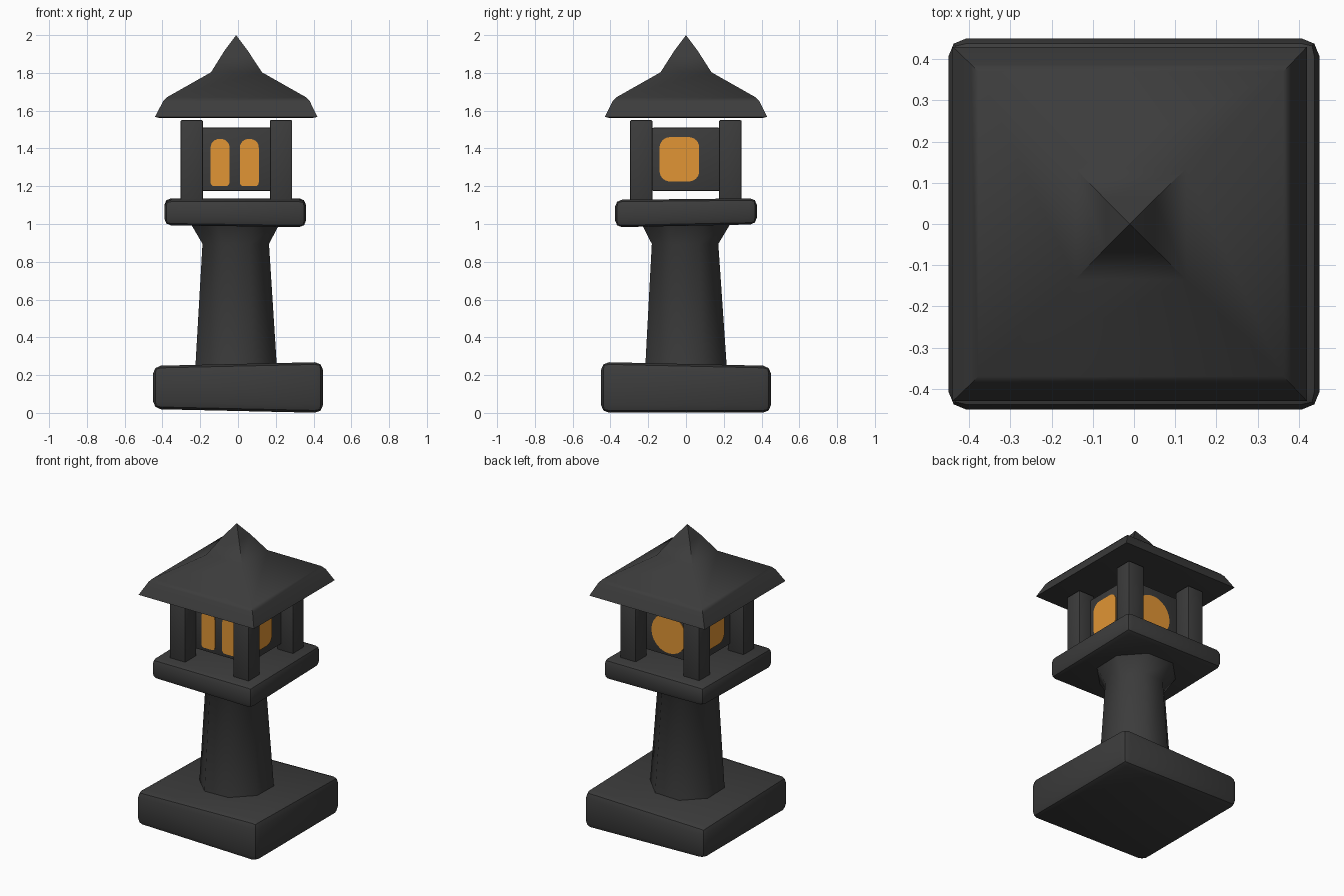
import bpy, bmesh
from math import radians, pi, cos, sin
from mathutils import Matrix, Vector

cube = bpy.data.objects.get("Cube")
if cube:
    bpy.data.objects.remove(cube)


def make_material(name, colour):
    mat = bpy.data.materials.new(name)
    mat.use_nodes = True
    mat.diffuse_color = colour
    bsdf = mat.node_tree.nodes["Principled BSDF"]
    bsdf.inputs["Base Color"].default_value = colour
    bsdf.inputs["Roughness"].default_value = 0.8
    return mat


STONE = make_material("dark stone", (0.045, 0.045, 0.045, 1))
GLOW = make_material("amber glow", (0.75, 0.30, 0.035, 1))


def finish(bm, name, mat, angle=40):
    bmesh.ops.recalc_face_normals(bm, faces=bm.faces)
    mesh = bpy.data.meshes.new(name)
    bm.to_mesh(mesh)
    bm.free()
    mesh.materials.append(mat)
    obj = bpy.data.objects.new(name, mesh)
    bpy.context.collection.objects.link(obj)
    bpy.ops.object.select_all(action="DESELECT")
    obj.select_set(True)
    bpy.context.view_layer.objects.active = obj
    bpy.ops.object.shade_smooth_by_angle(angle=radians(angle))
    return obj


def block(name, low, high, bevel=0.0, top_slope=(0, 0), bottom_slope=(0, 0)):
    """Hand-hewn block: sloped top and bottom, rounded edges."""
    bm = bmesh.new()
    low, high = Vector(low), Vector(high)
    bmesh.ops.create_cube(bm, size=1)
    for v in bm.verts:
        sx, sy = top_slope if v.co.z > 0 else bottom_slope
        lift = v.co.x * sx + v.co.y * sy
        v.co = (low + high) / 2 + v.co * (high - low)
        v.co.z += lift
    if bevel:
        bmesh.ops.bevel(bm, geom=bm.edges[:], offset=bevel, segments=2,
                        profile=0.5, affect="EDGES")
    return finish(bm, name, STONE)


def loft(name, rings, sides, angle):
    """Stack of regular rings (x, y, z, distance to flat side)."""
    bm = bmesh.new()
    loops = []
    for x, y, z, flat in rings:
        radius = flat / cos(pi / sides)
        turns = [(i + 0.5) * 2 * pi / sides for i in range(sides)]
        loops.append([bm.verts.new((x + radius * cos(t), y + radius * sin(t), z))
                      for t in turns])
    for a, b in zip(loops, loops[1:]):
        for i in range(sides):
            j = (i + 1) % sides
            bm.faces.new((a[i], a[j], b[j], b[i]))
    bm.faces.new(loops[0])
    bm.faces.new(loops[-1])
    bmesh.ops.remove_doubles(bm, verts=bm.verts, dist=0.0005)
    return finish(bm, name, STONE, angle)


def window(name, left, right, bottom, top, low_r, high_r, depth, turn):
    """Thin pane with rounded corners, set on one side of the lamp box."""
    bm = bmesh.new()
    corners = [(right, top, -1, -1, high_r, 0), (left, top, 1, -1, high_r, 1),
               (left, bottom, 1, 1, low_r, 2), (right, bottom, -1, 1, low_r, 3)]
    outline = []
    for x, z, dx, dz, r, quarter in corners:
        for step in range(7):
            t = (quarter + step / 6) * pi / 2
            outline.append(bm.verts.new((x + dx * r + r * cos(t), -depth,
                                         z + dz * r + r * sin(t))))
    bmesh.ops.remove_doubles(bm, verts=outline, dist=0.0005)
    face = bm.faces.new([v for v in outline if v.is_valid])
    out = bmesh.ops.extrude_face_region(bm, geom=[face])["geom"]
    for v in out:
        if isinstance(v, bmesh.types.BMVert):
            v.co.y -= 0.006
    bm.transform(Matrix.Rotation(radians(turn), 4, "Z"))
    return finish(bm, name, GLOW, 30)


# Base, column and platform
block("base", (-0.45, -0.45, 0.01), (0.45, 0.45, 0.25), 0.042,
      (0.02, -0.02), (-0.02, 0.0))
loft("column", [(-0.01, 0, 0.22, 0.216), (-0.01, 0, 0.255, 0.215),
                (-0.012, -0.005, 0.895, 0.176), (-0.015, 0, 1.01, 0.24)], 8, 50)
block("platform", (-0.39, -0.375, 0.995), (0.36, 0.375, 1.132), 0.035,
      (0.0, 0.008), (-0.01, 0.015))

# Four posts
for x, side in ((-0.245, "right"), (0.228, "left")):
    for y, end in ((-0.237, "front"), (0.235, "back")):
        block(f"{end}_{side}_post", (x - 0.059, y - 0.059, 1.12),
              (x + 0.059, y + 0.059, 1.55), 0.006)

# Lamp box and its glowing windows
block("lamp_box", (-0.205, -0.178, 1.175), (0.2, 0.178, 1.51), 0.006)
window("front_window_right", -0.145, -0.045, 1.2, 1.45, 0.02, 0.045, 0.177, 0)
window("front_window_left", 0.01, 0.11, 1.2, 1.45, 0.02, 0.045, 0.177, 0)
window("left_window", -0.14, 0.07, 1.225, 1.46, 0.055, 0.055, 0.199, 90)
window("back_window", -0.13, 0.13, 1.195, 1.455, 0.13, 0.13, 0.177, 180)
window("right_window", -0.1, 0.11, 1.225, 1.46, 0.055, 0.055, 0.204, -90)

# Roof: flat underside, steep eave, shallow slope, pointed cap
loft("roof", [(-0.01, 0, 1.56, 0.40), (-0.01, 0, 1.567, 0.43),
              (-0.008, 0, 1.65, 0.388), (-0.008, 0, 1.67, 0.37),
              (-0.008, 0, 1.803, 0.135), (-0.01, 0, 1.92, 0.06),
              (-0.01, 0, 2.0, 0.0)], 4, 42)
